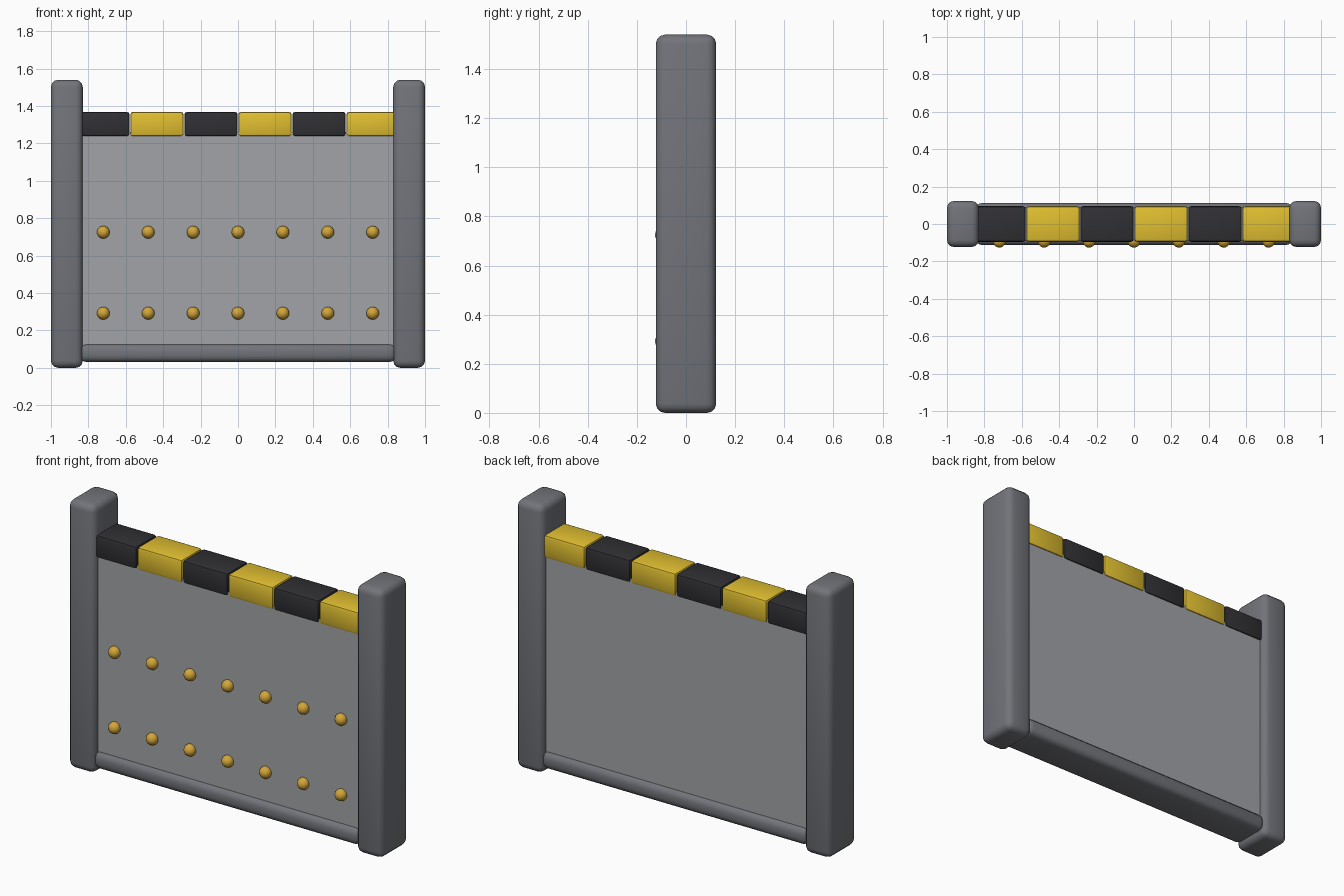
import bpy

if "Cube" in bpy.data.objects:
    bpy.data.objects.remove(bpy.data.objects["Cube"])


def material(name, rgb):
    m = bpy.data.materials.new(name)
    m.diffuse_color = (*rgb, 1)
    m.use_nodes = True
    m.node_tree.nodes["Principled BSDF"].inputs["Base Color"].default_value = m.diffuse_color
    return m


STEEL = material("dark_grey", (0.17, 0.175, 0.195))
PANEL = material("light_grey", (0.36, 0.37, 0.39))
BLACK = material("black", (0.03, 0.03, 0.035))
YELLOW = material("yellow", (0.75, 0.52, 0.03))
GOLD = material("gold", (0.65, 0.38, 0.04))


def box(name, lo, hi, mat, bevel=0.0, segments=3):
    """Rounded box spanning the corners lo and hi."""
    bpy.ops.mesh.primitive_cube_add(size=1, location=[(a + b) / 2 for a, b in zip(lo, hi)])
    ob = bpy.context.object
    ob.name = name
    ob.scale = [b - a for a, b in zip(lo, hi)]
    bpy.ops.object.transform_apply(location=False, rotation=False, scale=True)
    ob.data.materials.append(mat)
    if bevel:
        mod = ob.modifiers.new("bevel", 'BEVEL')
        mod.width = bevel
        mod.segments = segments
        bpy.ops.object.modifier_apply(modifier="bevel")
        bpy.ops.object.shade_smooth_by_angle(angle=0.7)
    return ob


# End posts
box("left_post", (-1.0, -0.123, 0), (-0.83, 0.123, 1.54), STEEL, 0.038)
box("right_post", (0.83, -0.123, 0), (1.0, 0.123, 1.54), STEEL, 0.038)

# Wall panel and bottom rail
box("panel", (-0.86, -0.087, 0.06), (0.86, 0.087, 1.26), PANEL)
box("bottom_rail", (-0.845, -0.113, 0.031), (0.845, 0.113, 0.127), STEEL, 0.034)

# Striped top bar
pitch = 0.289
for i in range(6):
    x = (i - 3) * pitch
    box(f"top_stripe_{i + 1}", (x + 0.002, -0.095, 1.237), (x + pitch - 0.002, 0.095, 1.368),
        YELLOW if i % 2 else BLACK, 0.014, 2)

# Two rows of round studs on the front
for row, z in enumerate((0.292, 0.725)):
    for i in range(7):
        bpy.ops.mesh.primitive_uv_sphere_add(segments=20, ring_count=12, radius=0.034,
                                             location=((i - 3) * 0.24, -0.092, z))
        stud = bpy.context.object
        stud.name = f"stud_{row + 1}_{i + 1}"
        stud.data.materials.append(GOLD)
        bpy.ops.object.shade_smooth()
